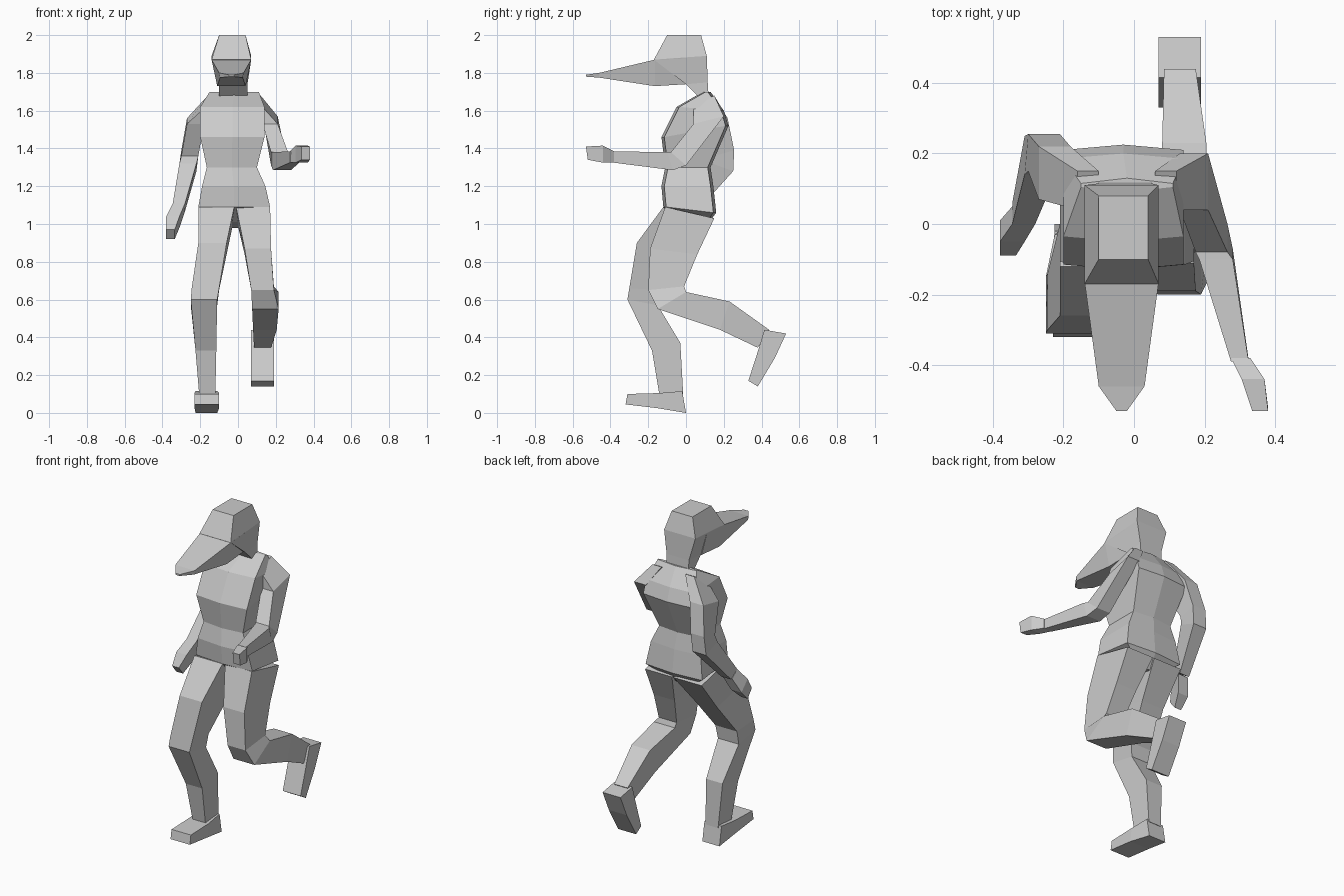
import bpy, bmesh


def skin(name, rings):
    """Join matching rings of points into a closed flat-faced shell."""
    bm = bmesh.new()
    loops = [[bm.verts.new(p) for p in ring] for ring in rings]
    n = len(loops[0])
    for a, b in zip(loops, loops[1:]):
        for i in range(n):
            j = (i + 1) % n
            bm.faces.new((a[i], a[j], b[j], b[i]))
    bm.faces.new(loops[0][::-1])
    bm.faces.new(loops[-1])
    bmesh.ops.recalc_face_normals(bm, faces=bm.faces)
    mesh = bpy.data.meshes.new(name)
    bm.to_mesh(mesh)
    bm.free()
    ob = bpy.data.objects.new(name, mesh)
    bpy.context.collection.objects.link(ob)
    return ob


def limb(name, sections, bulge=None):
    """Each section: front y, z, back y, z, then x from and to."""
    rings = []
    for fy, fz, by, bz, x0, x1 in sections:
        if bulge is None:
            ring = [(x0, fy, fz), (x1, fy, fz), (x1, by, bz), (x0, by, bz)]
        else:  # six-sided: raised middle at front and back
            xc = (x0 + x1) / 2
            ring = [(x0, fy + bulge, fz), (xc, fy, fz), (x1, fy + bulge, fz),
                    (x1, by - bulge, bz), (xc, by, bz), (x0, by - bulge, bz)]
        rings.append(ring)
    return skin(name, rings)


# Torso, shoulders down to crotch
limb("torso", [
    (0.09, 1.70, 0.13, 1.70, -0.15, 0.11),
    (-0.05, 1.62, 0.20, 1.60, -0.20, 0.14),
    (-0.13, 1.46, 0.225, 1.52, -0.20, 0.14),
    (-0.11, 1.30, 0.13, 1.30, -0.165, 0.10),
    (-0.13, 1.20, 0.145, 1.20, -0.19, 0.145),
    (-0.12, 1.09, 0.16, 1.06, -0.21, 0.17),
    (-0.04, 1.01, 0.10, 0.98, -0.09, 0.03)], bulge=0.015)

# Head and neck
limb("head", [
    (-0.10, 2.00, 0.08, 2.00, -0.10, 0.04),
    (-0.17, 1.87, 0.11, 1.89, -0.14, 0.07),
    (0.00, 1.74, 0.115, 1.75, -0.10, 0.05),
    (0.07, 1.67, 0.12, 1.67, -0.10, 0.05)])

# Long pointed visor: y, then top z and half width, bottom z and half width
visor = [(0.00, 1.88, 0.105, 1.74, 0.07), (-0.165, 1.87, 0.105, 1.73, 0.075),
         (-0.46, 1.80, 0.065, 1.775, 0.06), (-0.53, 1.79, 0.015, 1.78, 0.012)]
skin("visor", [[(-0.035 - wt, y, zt), (-0.035 + wt, y, zt),
                (-0.035 + wb, y, zb), (-0.035 - wb, y, zb)]
               for y, zt, wt, zb, wb in visor])

# Standing leg and foot
limb("standing_leg", [
    (-0.12, 1.09, 0.15, 1.03, -0.21, -0.02),
    (-0.26, 0.90, 0.00, 0.84, -0.21, -0.06),
    (-0.30, 0.66, -0.14, 0.65, -0.245, -0.10),
    (-0.31, 0.60, -0.15, 0.57, -0.25, -0.11),
    (-0.18, 0.33, -0.03, 0.37, -0.225, -0.115),
    (-0.14, 0.09, -0.015, 0.10, -0.205, -0.12)])
limb("standing_foot", [
    (-0.31, 0.10, -0.32, 0.045, -0.23, -0.10),
    (-0.14, 0.105, -0.15, 0.025, -0.23, -0.10),
    (-0.02, 0.115, 0.00, 0.00, -0.225, -0.11)])

# Trailing leg and foot
limb("trailing_leg", [
    (-0.11, 1.09, 0.15, 1.03, -0.01, 0.17),
    (-0.19, 0.87, 0.06, 0.84, 0.035, 0.175),
    (-0.20, 0.65, -0.01, 0.67, 0.07, 0.19),
    (-0.15, 0.55, 0.00, 0.64, 0.075, 0.215),
    (0.18, 0.44, 0.23, 0.59, 0.08, 0.205),
    (0.38, 0.345, 0.44, 0.44, 0.085, 0.175)])
limb("trailing_foot", [
    (0.415, 0.44, 0.53, 0.42, 0.07, 0.19),
    (0.385, 0.34, 0.47, 0.29, 0.07, 0.19),
    (0.33, 0.17, 0.38, 0.14, 0.07, 0.19)])

# Forward arm and hand
limb("forward_arm", [
    (0.04, 1.63, 0.15, 1.68, 0.06, 0.12),
    (0.04, 1.53, 0.20, 1.57, 0.13, 0.21),
    (-0.08, 1.38, 0.00, 1.31, 0.175, 0.265),
    (-0.10, 1.38, -0.07, 1.285, 0.185, 0.28),
    (-0.39, 1.385, -0.385, 1.325, 0.275, 0.325)])
limb("forward_hand", [
    (-0.38, 1.385, -0.38, 1.325, 0.275, 0.33),
    (-0.44, 1.415, -0.44, 1.325, 0.305, 0.37),
    (-0.53, 1.41, -0.52, 1.34, 0.335, 0.38)])

# Rear arm and hand
limb("rear_arm", [
    (0.04, 1.63, 0.15, 1.68, -0.16, -0.10),
    (0.07, 1.53, 0.22, 1.56, -0.27, -0.18),
    (0.15, 1.36, 0.255, 1.39, -0.30, -0.21),
    (0.14, 1.32, 0.25, 1.28, -0.31, -0.22),
    (0.00, 1.11, 0.06, 1.07, -0.345, -0.28)])
limb("rear_hand", [
    (0.00, 1.11, 0.05, 1.07, -0.345, -0.28),
    (-0.05, 1.04, 0.01, 0.98, -0.38, -0.31),
    (-0.09, 0.97, -0.05, 0.92, -0.38, -0.335)])
